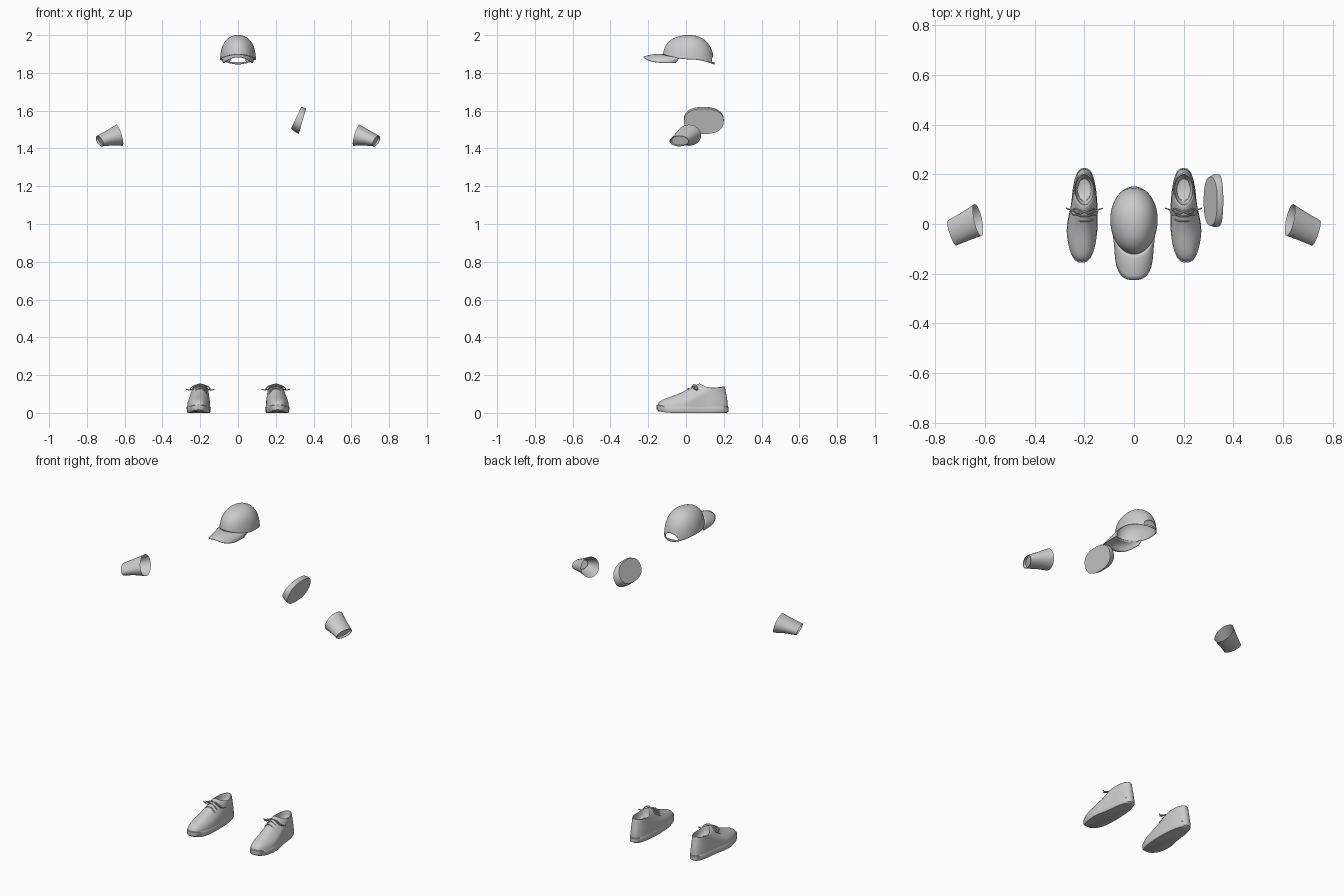
import bpy, bmesh
from math import sin, cos, pi, radians

if "Cube" in bpy.data.objects:
    bpy.data.objects.remove(bpy.data.objects["Cube"])

TAU = 2 * pi


def finish(name, bm, subsurf=0, thick=0, angle=40):
    bmesh.ops.recalc_face_normals(bm, faces=bm.faces[:])
    me = bpy.data.meshes.new(name)
    bm.to_mesh(me)
    bm.free()
    ob = bpy.data.objects.new(name, me)
    bpy.context.collection.objects.link(ob)
    bpy.ops.object.select_all(action='DESELECT')
    bpy.context.view_layer.objects.active = ob
    ob.select_set(True)
    bpy.ops.object.shade_smooth_by_angle(angle=radians(angle))
    if subsurf:
        m = ob.modifiers.new("smooth", 'SUBSURF')
        m.levels = m.render_levels = subsurf
    if thick:
        m = ob.modifiers.new("thickness", 'SOLIDIFY')
        m.thickness = thick
    return ob


def loft(name, rings, start=True, end=True, closed=True, **kw):
    bm = bmesh.new()
    vs = [[bm.verts.new(p) for p in r] for r in rings]
    n = len(rings[0])
    for a, b in zip(vs, vs[1:]):
        for i in range(n if closed else n - 1):
            j = (i + 1) % n
            bm.faces.new((a[i], a[j], b[j], b[i]))
    if start:
        bm.faces.new(vs[0])
    if end:
        bm.faces.new(vs[-1])
    return finish(name, bm, **kw)


def tube(name, pts, r):
    cu = bpy.data.curves.new(name, 'CURVE')
    cu.dimensions = '3D'
    cu.bevel_depth = r
    cu.bevel_resolution = 2
    cu.resolution_u = 6
    cu.use_fill_caps = True
    sp = cu.splines.new('BEZIER')
    sp.bezier_points.add(len(pts) - 1)
    for bp, p in zip(sp.bezier_points, pts):
        bp.co = p
        bp.handle_left_type = bp.handle_right_type = 'AUTO'
    ob = bpy.data.objects.new(name, cu)
    bpy.context.collection.objects.link(ob)


def spow(v, p):
    return (abs(v) ** p) * (1 if v >= 0 else -1)


# ---- cap dome: angle 0 points to the front (-y)
def rim_z(a):
    c = cos(a)
    return 1.872 + 0.024 * max(c, 0) ** 2 - 0.027 * max(-c, 0) ** 2


def dome_pt(a, r, h):
    z0 = rim_z(a)
    return (0.096 * r * sin(a), 0.018 - 0.141 * r * cos(a) * (1 if cos(a) > 0 else 0.95),
            z0 + (2.0 - z0) * h)


prof = [(1, 0), (.975, .22), (.92, .43), (.845, .59), (.72, .75), (.52, .9), (.27, .985), (.06, 1.003)]
dome = loft("cap_dome", [[dome_pt(i * TAU / 32, r, h) for i in range(32)] for r, h in prof],
            start=False, subsurf=2, thick=0.003)

# rear opening above the strap
half = [(0.042 * cos(i * pi / 12), 1.858 + 0.034 * sin(i * pi / 12)) for i in range(13)]
cutter = loft("opening_cutter", [[(x, y, z) for x, z in half] for y in (0.09, 0.2)])
cutter.hide_render = True
cutter.hide_viewport = True
b = dome.modifiers.new("rear_opening", 'BOOLEAN')
b.operation = 'DIFFERENCE'
b.solver = 'EXACT'
b.object = cutter

# cap brim: from the dome rim out to a rounded, arched edge
rows = []
for k in range(7):
    v = k / 6
    row = []
    for i in range(25):
        u = i / 12 - 1
        p = dome_pt(u * radians(68), 0.99, 0.03)
        x = 0.079 * spow(sin(u * pi / 2), 0.75)
        y = -0.055 - 0.171 * abs(cos(u * pi / 2)) ** 0.6
        q = (x, y, 1.886 - 0.034 * (x / 0.079) ** 2)
        row.append([s + (t - s) * v for s, t in zip(p, q)])
        row[-1][2] += 0.006 * sin(pi * v) * (1 - u * u)
    rows.append(row)
loft("cap_brim", rows, start=False, end=False, closed=False, thick=0.004)

# cap button
bm = bmesh.new()
bmesh.ops.create_uvsphere(bm, u_segments=12, v_segments=8, radius=0.007)
for v in bm.verts:
    v.co = (v.co.x, v.co.y + 0.048, v.co.z * 0.5 + 1.993)
finish("cap_button", bm)


# ---- tapered wrist cuffs
def cuff_ring(s, c, r, k, f=1.0):
    return [(s * (c[0] + f * (k[0] * cos(t) + k[1] * sin(t))), c[1] + f * r[0] * cos(t),
             c[2] + f * r[1] * sin(t)) for t in (i * TAU / 32 for i in range(32))]


big = ((.628, .016, 1.470), (.064, .056), (.013, .016))
mid = ((.680, -.010, 1.456), (.056, .040), (.015, .013))
tip = ((.733, -.036, 1.439), (.051, .028), (.016, .011))
deep = ((.722, -.030, 1.442), (.048, .026), (.016, .011))
for s, side in ((1, "left"), (-1, "right")):
    loft("cuff_" + side, [cuff_ring(s, *big), cuff_ring(s, *mid), cuff_ring(s, *tip),
                          cuff_ring(s, *tip, f=.92), cuff_ring(s, *deep, f=.95)], start=False)

# ---- slanted rounded pad beside the shoulder
pad = []
for x0, sl, cy, cz, ry, rz in ((.308, .48, .092, 1.563, .098, .057), (.325, .40, .094, 1.553, .106, .064),
                               (.341, .28, .095, 1.543, .105, .067)):
    ring = []
    for i in range(40):
        t = i * TAU / 40
        dy, dz = ry * spow(cos(t), .85), rz * spow(sin(t), .85)
        ring.append((x0 + sl * dz, cy + dy, cz + dz))
    pad.append(ring)
loft("shoulder_pad", pad)


# ---- shoes
def sole_pt(t, f=1.0):
    y = 0.035 - 0.19 * f * spow(cos(t), 0.95)
    m = min(max((0.10 - y) / 0.14, 0), 1)
    m = m * m * (3 - 2 * m)
    return 0.2 + 0.010 * m + f * (0.053 + 0.011 * m) * spow(sin(t), 0.75), y


def collar_pt(t, f=1.0):
    c = cos(t)
    z = 0.135 + 0.021 * max(c, 0) ** 2 + 0.006 * max(-c, 0) ** 2
    return 0.2 + f * 0.041 * sin(t), 0.138 - f * 0.068 * c, z


front = [(0, 0), (.02, .12), (.1, .25), (.34, .41), (.58, .57), (.8, .83), (1, 1)]
flank = [(0, 0), (.03, .13), (.13, .30), (.30, .46), (.55, .63), (.8, .82), (1, 1)]
angles = [i * TAU / 40 for i in range(40)]


def lift(y):
    return 0.012 * max(0, (-0.06 - y) / 0.1) ** 2


def shoe(s, side):
    # sole slab with slight toe spring
    sole = []
    for f, z in ((.95, 0), (1, .006), (1.005, .03), (.97, .034)):
        ring = [sole_pt(t, f) for t in angles]
        sole.append([(s * x, y, z + lift(y)) for x, y in ring])
    loft("sole_" + side, sole)
    # upper from sole edge to collar, then down inside
    rings = []
    for (u0, f0), (u1, f1) in zip(front, flank):
        ring = []
        for t in angles:
            w = max(cos(t), 0) ** 0.7
            u, f = u1 + (u0 - u1) * w, f1 + (f0 - f1) * w
            (x0, y0), (x1, y1, z1) = sole_pt(t, .985), collar_pt(t)
            z0 = .03 + lift(y0)
            ring.append((s * (x0 + (x1 - x0) * u), y0 + (y1 - y0) * u, z0 + (z1 - z0) * f))
        rings.append(ring)
    for f, d in ((.9, .0), (.86, .012), (.84, .06)):
        rings.append([(s * x, y, z - d) for x, y, z in (collar_pt(t, f) for t in angles)])
    loft("upper_" + side, rings, start=False, subsurf=1, angle=60)
    # laces and bow
    cx = 0.2 * s
    for i, (y, z) in enumerate(((.012, .127), (.032, .138))):
        tube(f"lace_{side}_{i}", [(cx - .034, y + .006, z - .026), (cx - .018, y, z - .004), (cx, y, z + .003),
                                  (cx + .018, y, z - .004), (cx + .034, y + .006, z - .026)], .003)
    for d, n in ((1, "a"), (-1, "b")):
        tube(f"bow_{side}_{n}", [(cx, .05, .148), (cx + d * .025, .038, .146), (cx + d * .052, .044, .128),
                                 (cx + d * .045, .058, .124), (cx + d * .02, .056, .142), (cx, .05, .148)], .003)
        tube(f"lace_end_{side}_{n}", [(cx, .05, .148), (cx + d * .03, .045, .136), (cx + d * .05, .055, .122),
                                      (cx + d * .074, .064, .124)], .0028)


shoe(1, "left")
shoe(-1, "right")
